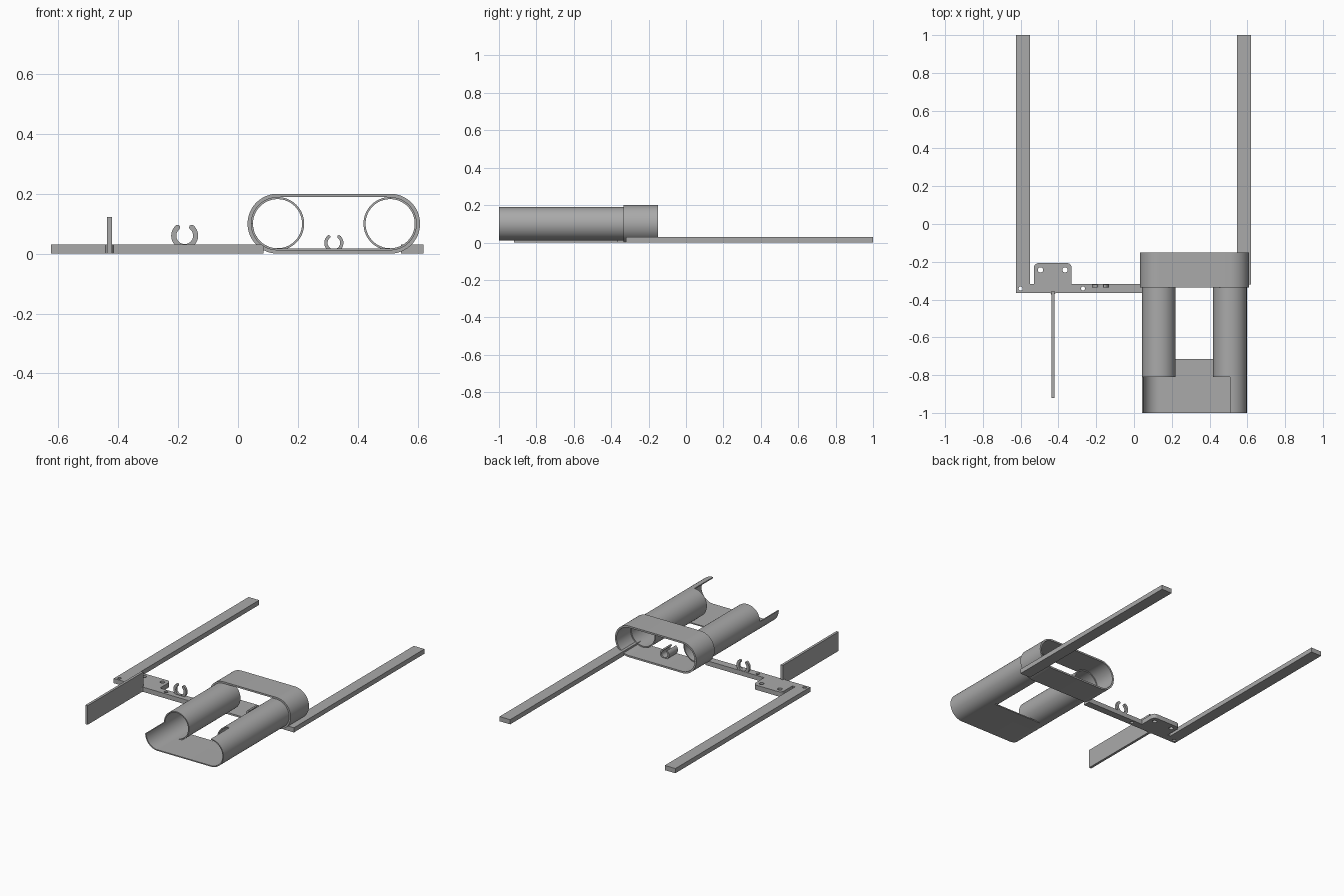
import bpy
from math import sin, cos, radians, pi
from mathutils import Matrix

cube = bpy.data.objects.get("Cube")
if cube:
    bpy.data.objects.remove(cube, do_unlink=True)

GREY = (0.4, 0.4, 0.4, 1.0)
grey = bpy.data.materials.new("plain grey")
grey.use_nodes = True
grey.diffuse_color = GREY
grey.node_tree.nodes["Principled BSDF"].inputs["Base Color"].default_value = GREY


def arc(cx, cy, r, start, end, steps=24):
    """Points along an arc, angles in degrees."""
    angles = [radians(start + (end - start) * i / steps) for i in range(steps + 1)]
    return [(cx + r * cos(a), cy + r * sin(a)) for a in angles]


def circle(cx, cy, r, steps=48):
    return arc(cx, cy, r, 0, 360, steps)[:-1]


def extrude(name, loops, low, high, upright=False):
    """Fill outlines (inner loops are holes) and extrude along z, or along y if upright."""
    curve = bpy.data.curves.new(name, "CURVE")
    curve.dimensions = "2D"
    curve.fill_mode = "BOTH"
    curve.extrude = (high - low) / 2
    for loop in loops:
        spline = curve.splines.new("POLY")
        spline.points.add(len(loop) - 1)
        for point, (u, v) in zip(spline.points, loop):
            point.co = (u, v, 0, 1)
        spline.use_cyclic_u = True
    temp = bpy.data.objects.new(name + " outline", curve)
    bpy.context.scene.collection.objects.link(temp)
    bpy.context.view_layer.update()
    graph = bpy.context.evaluated_depsgraph_get()
    mesh = bpy.data.meshes.new_from_object(temp.evaluated_get(graph))
    bpy.data.objects.remove(temp, do_unlink=True)
    middle = (low + high) / 2
    if upright:
        mesh.transform(Matrix.Translation((0, middle, 0)) @ Matrix.Rotation(pi / 2, 4, "X"))
    else:
        mesh.transform(Matrix.Translation((0, 0, middle)))
    mesh.name = name
    mesh.materials.clear()
    mesh.materials.append(grey)
    mesh.shade_smooth()
    mesh.set_sharp_from_angle(angle=radians(30))
    obj = bpy.data.objects.new(name, mesh)
    bpy.context.scene.collection.objects.link(obj)
    return obj


def rect(x0, y0, x1, y1):
    return [(x0, y0), (x1, y0), (x1, y1), (x0, y1)]


def clip(name, cx, cz, outer, inner, low, high, opening):
    """Open ring with rounded tips."""
    mid, tip = (outer + inner) / 2, (outer - inner) / 2
    a, b = 90 + opening, 450 - opening
    end = (cx + mid * cos(radians(b)), cz + mid * sin(radians(b)))
    start = (cx + mid * cos(radians(a)), cz + mid * sin(radians(a)))
    loop = arc(cx, cz, outer, a, b, 40)
    loop += arc(*end, tip, b, b + 180, 8)[1:-1]
    loop += arc(cx, cz, inner, b, a, 40)
    loop += arc(*start, tip, a + 180, a + 360, 8)[1:-1]
    return extrude(name, [loop], low, high, upright=True)


# Frame: left rail, cross bar and rounded mounting tab, with screw holes
frame = [(-0.625, -0.365), (0.085, -0.365), (0.085, -0.318), (-0.33, -0.318)]
frame += arc(-0.355, -0.232, 0.025, 0, 90, 8)
frame += arc(-0.505, -0.232, 0.025, 90, 180, 8)
frame += [(-0.53, -0.318), (-0.55, -0.318), (-0.55, 1), (-0.625, 1)]
holes = [circle(x, -0.243, 0.014, 24) for x in (-0.495, -0.365)]
holes += [circle(x, -0.342, 0.011, 24) for x in (-0.6, -0.27)]
extrude("frame", [frame] + holes, 0, 0.03)

# Second rail
extrude("side_rail", [rect(0.545, -0.32, 0.62, 1)], 0, 0.03)

# Upright blade with a flared foot
BLADE = -0.429
extrude("blade", [rect(BLADE - 0.008, -0.92, BLADE + 0.008, -0.355)], 0, 0.122)
foot = [(BLADE - 0.016, -0.36), (BLADE - 0.008, -0.374),
        (BLADE + 0.008, -0.374), (BLADE + 0.016, -0.36)]
extrude("blade_foot", [foot], 0, 0.03)

# Tubes
LEFT, RIGHT, MID = 0.132, 0.508, 0.1
OUT, INN = 0.089, 0.082
for name, x in (("tube_a", LEFT), ("tube_b", RIGHT)):
    extrude(name, [circle(x, MID, OUT, 64), circle(x, MID, INN, 64)], -0.81, -0.29, True)


# Sleeve around both tubes
def stadium(r):
    return arc(LEFT, MID, r, 90, 270, 32) + arc(RIGHT, MID, r, -90, 90, 32)


extrude("sleeve", [stadium(0.1), stadium(OUT)], -0.335, -0.15, True)

# Open scoop at the front: low wall, flat floor and tall wall
scoop = arc(LEFT, MID, OUT, 180, 270) + arc(RIGHT, MID, OUT, -90, 90, 32)
scoop += arc(RIGHT, MID, INN, 90, -90, 32) + arc(LEFT, MID, INN, 270, 180)
extrude("scoop", [scoop], -1, -0.81, True)
extrude("scoop_floor", [rect(LEFT, -0.81, RIGHT, -0.715)], MID - OUT, MID - INN)

# Cable clips
clip("bar_clip", -0.178, 0.06, 0.045, 0.028, -0.336, -0.32, 40)
clip("sleeve_clip", 0.32, 0.036, 0.032, 0.021, -0.33, -0.24, 40)
